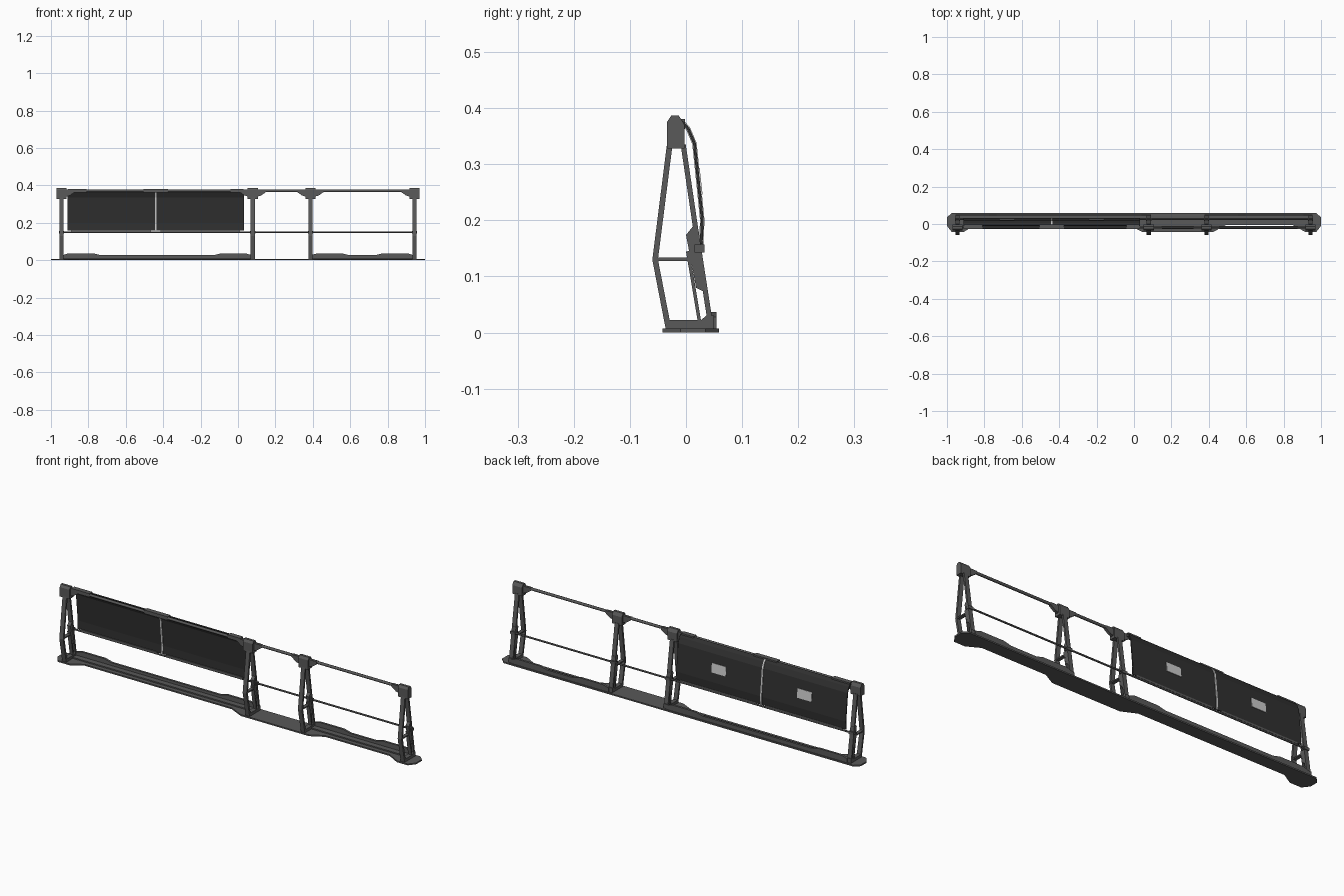
import bpy, bmesh
from mathutils import Vector

if "Cube" in bpy.data.objects:
    bpy.data.objects.remove(bpy.data.objects["Cube"])


def material(name, v):
    m = bpy.data.materials.new(name)
    m.diffuse_color = (v, v, v, 1)
    m.use_nodes = True
    m.node_tree.nodes["Principled BSDF"].inputs["Base Color"].default_value = m.diffuse_color
    return m


STEEL = material("dark_steel", 0.10)
GLASS = material("black_screen", 0.03)
LIGHT = material("light_grey", 0.65)


def prism(name, pts, a, b, axis="x", mat=STEEL):
    """Extrude a 2D outline from a to b along an axis."""
    place = {"x": lambda p, t: (t, p[0], p[1]),
             "y": lambda p, t: (p[0], t, p[1]),
             "z": lambda p, t: (p[0], p[1], t)}[axis]
    bm = bmesh.new()
    lo = [bm.verts.new(place(p, a)) for p in pts]
    hi = [bm.verts.new(place(p, b)) for p in pts]
    n = len(pts)
    bm.faces.new(lo)
    bm.faces.new(hi[::-1])
    for i in range(n):
        bm.faces.new((lo[i], hi[i], hi[(i + 1) % n], lo[(i + 1) % n]))
    bmesh.ops.recalc_face_normals(bm, faces=bm.faces)
    me = bpy.data.meshes.new(name)
    bm.to_mesh(me)
    bm.free()
    ob = bpy.data.objects.new(name, me)
    me.materials.append(mat)
    bpy.context.collection.objects.link(ob)
    return ob


def strip(name, path, w, x0, x1, mat=STEEL):
    """Constant-thickness profile along a y/z path, extruded in x."""
    P = [Vector(p) for p in path]
    left, right = [], []
    for i, p in enumerate(P):
        d = Vector((0, 0))
        if i > 0:
            d += (p - P[i - 1]).normalized()
        if i < len(P) - 1:
            d += (P[i + 1] - p).normalized()
        d.normalize()
        nrm = Vector((-d.y, d.x)) * w / 2
        left.append(p + nrm)
        right.append(p - nrm)
    return prism(name, left + right[::-1], x0, x1, "x", mat)


def box(name, x, y, z, mat=STEEL):
    return prism(name, [(y[0], z[0]), (y[1], z[0]), (y[1], z[1]), (y[0], z[1])], x[0], x[1], "x", mat)


def rod(name, x0, x1, y, z, r):
    bpy.ops.mesh.primitive_cylinder_add(vertices=12, radius=r, depth=x1 - x0,
                                        location=((x0 + x1) / 2, y, z), rotation=(0, 1.570796, 0))
    ob = bpy.context.object
    ob.name = name
    ob.data.materials.append(STEEL)
    bpy.ops.object.shade_smooth_by_angle()


# Floor plate: wide at the posts and the centre bay, narrow between
outline = [(-1, -0.01), (-0.975, -0.042), (-0.91, -0.042), (-0.85, -0.006), (-0.03, -0.006),
           (0.045, -0.042), (0.425, -0.042), (0.49, -0.006), (0.85, -0.006), (0.915, -0.042),
           (0.975, -0.042), (1, -0.01), (1, 0.035), (0.975, 0.059), (-0.975, 0.059), (-1, 0.035)]
prism("floor_plate", outline, 0, 0.007, "z")

# Low kerb beams with raised ends along the rear edge
for x0, x1 in ((-0.935, 0.07), (0.395, 0.935)):
    e = 0.16
    prism("kerb_beam", [(x0, 0.005), (x1, 0.005), (x1, 0.028), (x1 - 0.03, 0.037), (x1 - e, 0.037),
                        (x1 - e - 0.04, 0.027), (x0 + e + 0.04, 0.027), (x0 + e, 0.037),
                        (x0 + 0.03, 0.037), (x0, 0.028)], 0.043, 0.054, "y")
    box("kerb_flange", (x0, x1), (0.015, 0.044), (0.006, 0.013))

# Post frames
for x, dirs in ((-0.943, (1,)), (0.079, (-1, 1)), (0.387, (-1, 1)), (0.943, (-1,))):
    a, b = x - 0.011, x + 0.011
    strip("front_leg", [(-0.029, 0.335), (-0.055, 0.13), (-0.031, 0.006)], 0.01, a, b)
    strip("rear_leg", [(-0.005, 0.335), (0.018, 0.18), (0.045, 0.006)], 0.009, a, b)
    strip("inner_brace", [(0.003, 0.145), (0.026, 0.008)], 0.006, a + 0.002, b - 0.002)
    prism("leg_gusset", [(0.0, 0.174), (0.013, 0.19), (0.023, 0.18), (0.034, 0.072), (0.018, 0.08)],
          a + 0.002, b - 0.002)
    box("cross_bar", (a + 0.002, b - 0.002), (-0.055, 0.006), (0.128, 0.134))
    box("foot_bar", (a, b), (-0.034, 0.047), (0.006, 0.022))
    prism("foot_bracket", [(0.024, 0.02), (0.036, 0.03), (0.05, 0.03), (0.05, 0.006), (0.03, 0.006)], a, b)
    prism("post_cap", [(-0.034, 0.328), (-0.003, 0.328), (-0.003, 0.371), (-0.013, 0.387),
                       (-0.026, 0.387), (-0.034, 0.375)], x - 0.027, x + 0.027)
    for s in dirs:
        prism("rail_bracket", [(x + s * 0.025, 0.34), (x + s * 0.045, 0.346), (x + s * 0.07, 0.364),
                               (x + s * 0.07, 0.377), (x + s * 0.025, 0.377)], -0.026, -0.012, "y")

# Rails
rod("top_rail", -0.94, 0.94, -0.019, 0.371, 0.007)
rod("middle_rail", -0.94, 0.94, 0.027, 0.15, 0.0045)
for x in (-0.943, 0.079, 0.387, 0.943):
    box("rail_clip", (x - 0.014, x + 0.014), (0.015, 0.033), (0.143, 0.157))

# Curved twin screen hanging from the top rail
profile = [(-0.008, 0.377), (0.004, 0.363), (0.015, 0.337), (0.022, 0.27), (0.029, 0.2), (0.027, 0.158)]
for x0, x1 in ((-0.912, -0.445), (-0.435, 0.032)):
    strip("screen_panel", profile, 0.005, x0, x1, GLASS)
    xm = (x0 + x1) / 2
    strip("rear_label_plate", [(0.0225, 0.292), (0.0275, 0.246)], 0.004, xm - 0.04, xm + 0.04, LIGHT)
    box("screen_lower_lip", (x0 + 0.02, x1 - 0.02), (0.02, 0.031), (0.153, 0.162))
strip("screen_joint_strip", profile, 0.008, -0.444, -0.436, LIGHT)

# Screen clamps on the top rail
for x, w in ((-0.86, 0.05), (-0.44, 0.065), (-0.005, 0.035)):
    box("screen_clamp", (x - w, x + w), (-0.026, -0.002), (0.363, 0.381))
